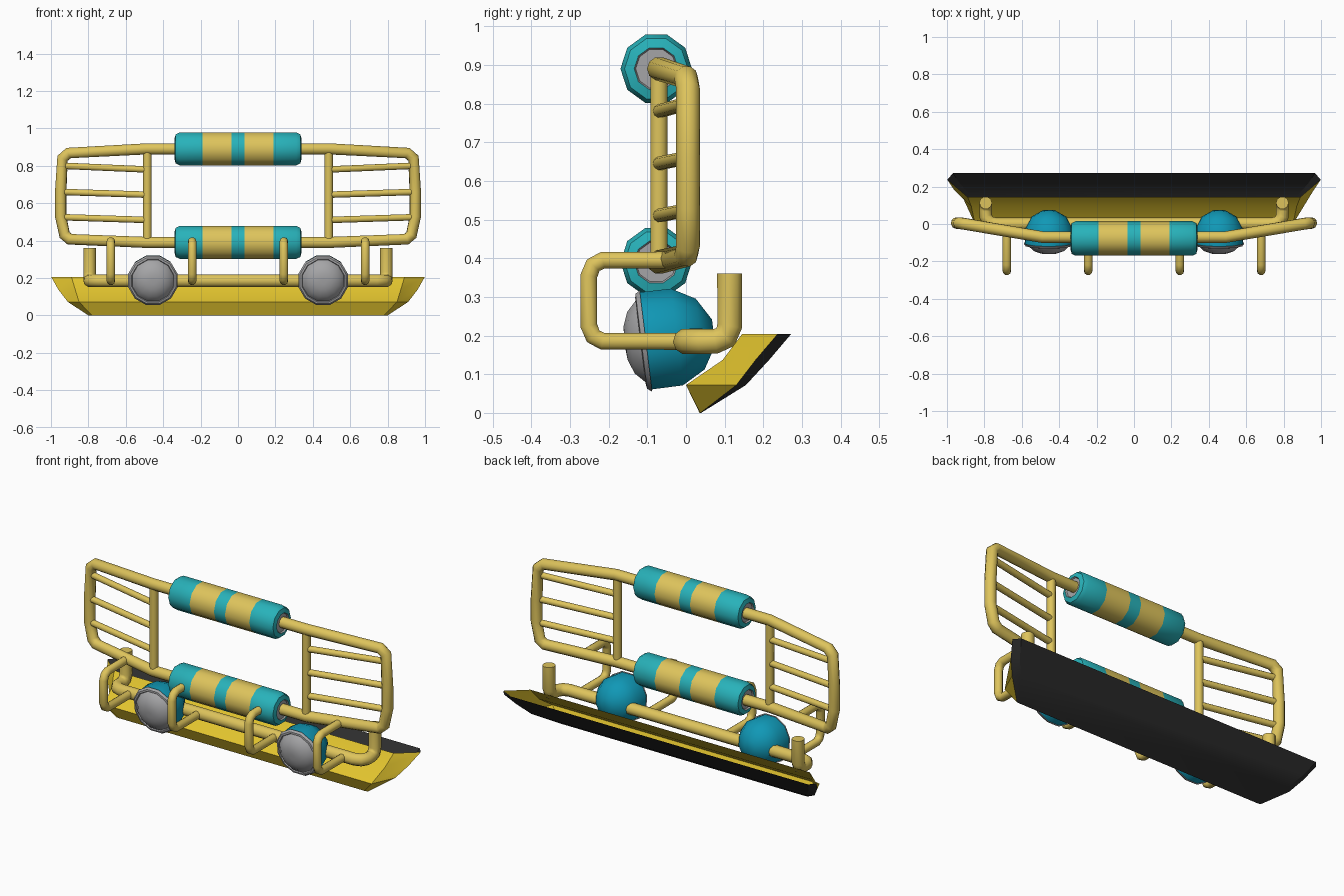
import bpy, bmesh, math
from mathutils import Vector, Matrix

if "Cube" in bpy.data.objects:
    bpy.data.objects.remove(bpy.data.objects["Cube"])


def material(name, r, g, b):
    m = bpy.data.materials.new(name)
    lin = [((c / 255 + 0.055) / 1.055) ** 2.4 for c in (r, g, b)]
    m.diffuse_color = (*lin, 1)
    m.use_nodes = True
    m.node_tree.nodes["Principled BSDF"].inputs["Base Color"].default_value = m.diffuse_color
    return m


SAND = material("sand_paint", 222, 196, 92)
YELLOW = material("yellow_paint", 226, 196, 46)
TEAL = material("teal_wrap", 40, 178, 186)
BLUE = material("blue_lamp_shell", 16, 152, 182)
GREY = material("grey_metal", 165, 165, 167)
BLACK = material("black_underside", 46, 46, 46)


def finish(obj, angle=50):
    bpy.ops.object.select_all(action='DESELECT')
    obj.select_set(True)
    bpy.context.view_layer.objects.active = obj
    if obj.type == 'CURVE':
        bpy.ops.object.convert(target='MESH')
    bpy.ops.object.shade_smooth_by_angle(angle=math.radians(angle))


def tube(name, points, radius, closed=False, res=3):
    """Round bar swept along a list of points."""
    cu = bpy.data.curves.new(name, 'CURVE')
    cu.dimensions = '3D'
    cu.bevel_depth = radius
    cu.bevel_resolution = res
    cu.use_fill_caps = True
    sp = cu.splines.new('POLY')
    sp.points.add(len(points) - 1)
    for p, co in zip(sp.points, points):
        p.co = (*co, 1)
    sp.use_cyclic_u = closed
    obj = bpy.data.objects.new(name, cu)
    bpy.context.collection.objects.link(obj)
    cu.materials.append(SAND)
    finish(obj)


def lathe(name, profile, seg, matrix, mats, offset=0.0, angle=40):
    """Turn (t, radius, material index) profile about local x, capped at both ends."""
    bm = bmesh.new()
    rings = []
    for t, r, _ in profile:
        rings.append([bm.verts.new((t, r * math.cos(a), r * math.sin(a)))
                      for a in (offset + 2 * math.pi * k / seg for k in range(seg))])
    for i in range(len(rings) - 1):
        for k in range(seg):
            n = (k + 1) % seg
            f = bm.faces.new((rings[i][k], rings[i][n], rings[i + 1][n], rings[i + 1][k]))
            f.material_index = profile[i][2]
    bm.faces.new(rings[0]).material_index = profile[0][2]
    bm.faces.new(rings[-1]).material_index = profile[-1][2]
    bmesh.ops.recalc_face_normals(bm, faces=bm.faces)
    bm.transform(matrix)
    me = bpy.data.meshes.new(name)
    bm.to_mesh(me)
    bm.free()
    for m in mats:
        me.materials.append(m)
    obj = bpy.data.objects.new(name, me)
    bpy.context.collection.objects.link(obj)
    finish(obj, angle)


# Grille guard: one closed loop of bar, mirrored in x
half = [(0.49, -0.07, 0.89), (0.905, 0.0, 0.868), (0.938, 0.005, 0.84), (0.948, 0.005, 0.66),
        (0.948, 0.005, 0.53), (0.927, 0.005, 0.43), (0.9, 0.0, 0.407), (0.49, -0.07, 0.39)]
tube("guard_loop", half + [(-x, y, z) for x, y, z in reversed(half)], 0.031, closed=True)

for s, side in ((1, "right"), (-1, "left")):
    # Upright and three slats on each wing
    tube(f"guard_upright_{side}", [(s * 0.485, -0.07, 0.39), (s * 0.485, -0.07, 0.89)], 0.023)
    for i, (zi, zo) in enumerate(((0.78, 0.80), (0.645, 0.66), (0.51, 0.525))):
        tube(f"guard_slat_{side}_{i}", [(s * 0.485, -0.07, zi), (s * 0.945, 0.003, zo)], 0.018)
    # Front hoops
    for i, (x, yend) in enumerate(((0.245, -0.07), (0.68, -0.035))):
        tube(f"front_hoop_{side}_{i}",
             [(s * x, yend, 0.395), (s * x, -0.215, 0.395), (s * x, -0.24, 0.382),
              (s * x, -0.251, 0.355), (s * x, -0.251, 0.225), (s * x, -0.24, 0.198),
              (s * x, -0.215, 0.185), (s * x, 0.0, 0.185)], 0.023)

# Lower bumper bar with turned-up ends
end = [(0.74, 0.0, 0.185), (0.775, 0.012, 0.185), (0.793, 0.04, 0.185), (0.793, 0.075, 0.185),
       (0.793, 0.102, 0.196), (0.793, 0.113, 0.225), (0.793, 0.113, 0.36)]
tube("bumper_bar", [(-x, y, z) for x, y, z in reversed(end)] + end, 0.034)

# Padded rolls with stripes (0 teal, 1 sand, 2 grey)
R = 0.0925
right_half = [(0.035, R, 1), (0.19, R, 0), (0.312, R, 0), (0.333, 0.082, 0),
              (0.34, 0.057, 2), (0.332, 0.053, 2)]
left_half = [(-0.332, 0.053, 2), (-0.34, 0.057, 0), (-0.333, 0.082, 0), (-0.312, R, 0),
             (-0.19, R, 1), (-0.035, R, 0)]
for name, z in (("upper_roll", 0.89), ("lower_roll", 0.39)):
    lathe(name, left_half + right_half, 10, Matrix.Translation((0, -0.077, z)), [TEAL, SAND, GREY])

# Lamps: faceted shell, rim groove and domed lens, tipped slightly down
r = 0.135
shell = [(r * math.cos(a), r * math.sin(a), 0) for a in map(math.radians, (15, 45, 75, 105))]
lens = [(-0.046, 0.137, 1), (-0.058, 0.128, 1), (-0.060, 0.118, 1), (-0.053, 0.114, 1),
        (-0.060, 0.110, 1), (-0.085, 0.083, 1), (-0.099, 0.045, 1), (-0.101, 0.015, 1)]
shell[-1] = (-0.046, 0.131, 1)
for s, side in ((1, "right"), (-1, "left")):
    m = (Matrix.Translation((s * 0.455, -0.058, 0.192)) @ Matrix.Rotation(math.radians(7), 4, 'X')
         @ Matrix.Rotation(math.radians(90), 4, 'Z'))
    lathe(f"lamp_{side}", shell + lens, 12, m, [BLUE, GREY], offset=math.pi / 12, angle=35)

# Skid plate: open-topped shell, yellow in front, black behind and below
# each level: z, front (x, y), end (x, y), back (x, y)
levels = [(0.0, (0.78, 0.035), (0.80, 0.037), (0.78, 0.039)),
          (0.072, (0.85, 0.0), (0.91, 0.13), (0.875, 0.155)),
          (0.137, (0.87, 0.095), (0.96, 0.18), (0.93, 0.215)),
          (0.204, (0.89, 0.145), (0.998, 0.237), (0.968, 0.272))]
bm = bmesh.new()
rings = []
for z, f, e, b in levels:
    loop = [f, e, b]
    pts = loop + [(-x, y) for x, y in reversed(loop)]
    rings.append([bm.verts.new((x, y, z)) for x, y in pts])
for lo, hi in zip(rings, rings[1:]):
    for k in range(6):
        n = (k + 1) % 6
        face = bm.faces.new((lo[k], lo[n], hi[n], hi[k]))
        face.material_index = 1 if k in (1, 2, 3) else 0
bm.faces.new(rings[0][::-1]).material_index = 1
me = bpy.data.meshes.new("skid_plate")
bm.to_mesh(me)
bm.free()
me.materials.append(YELLOW)
me.materials.append(BLACK)
plate = bpy.data.objects.new("skid_plate", me)
bpy.context.collection.objects.link(plate)
finish(plate, 25)
